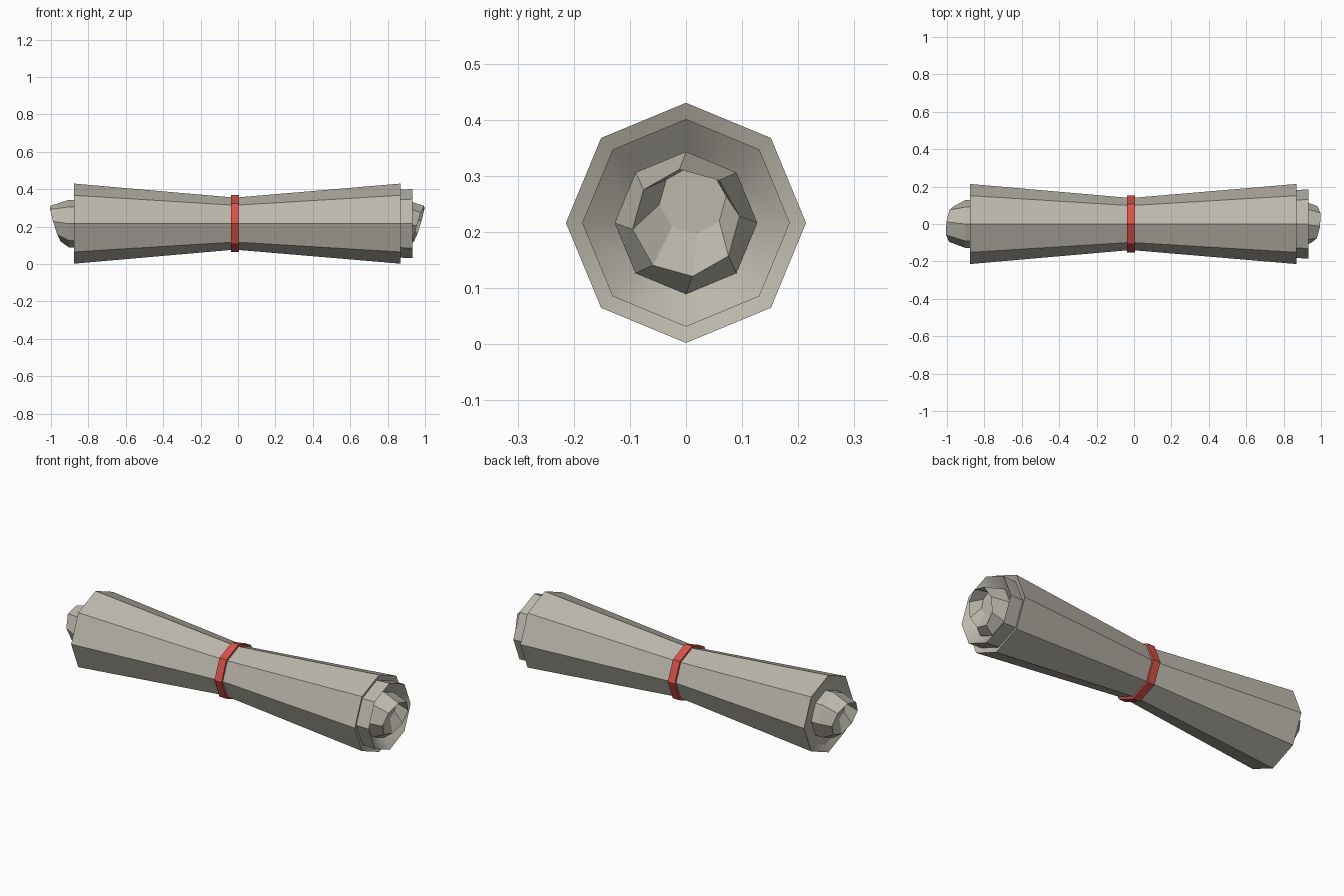
import bpy, bmesh, math

if "Cube" in bpy.data.objects:
    bpy.data.objects.remove(bpy.data.objects["Cube"])

CZ = 0.216   # height of the roll axis
N = 8        # sides of every roll


def material(name, rgb):
    m = bpy.data.materials.new(name)
    m.diffuse_color = (*rgb, 1)
    m.use_nodes = True
    m.node_tree.nodes["Principled BSDF"].inputs["Base Color"].default_value = m.diffuse_color
    return m


paper = material("aged_paper", (0.50, 0.475, 0.41))
ribbon = material("red_ribbon", (0.68, 0.085, 0.07))


def ring(x, r, turn=0.0, cy=0.0, cz=0.0, tilt_z=0.0, tilt_y=0.0):
    """Octagon around the x axis, optionally shifted and slanted."""
    pts = []
    for i in range(N):
        a = math.radians(90 + turn) + i * math.tau / N
        y, z = cy + r * math.cos(a), cz + r * math.sin(a)
        pts.append((x + tilt_z * z + tilt_y * y, y, z))
    return pts


def loft(name, rings, mat, cap=False, closed=False, smooth=(), turn=False):
    """Skin a list of rings; bands listed in smooth get soft shading."""
    bm = bmesh.new()
    loops = [[bm.verts.new(p) for p in r] for r in rings]
    count = len(loops) if closed else len(loops) - 1
    for k in range(count):
        a, b = loops[k], loops[(k + 1) % len(loops)]
        for i in range(N):
            j = (i + 1) % N
            f = bm.faces.new((a[i], a[j], b[j], b[i]))
            f.smooth = k in smooth
    if cap:
        bm.faces.new(loops[0])
        bm.faces.new(loops[-1])
    bmesh.ops.recalc_face_normals(bm, faces=bm.faces)
    # keep the borders between bands crisp
    for r in loops:
        for i in range(N):
            e = bm.edges.get((r[i], r[(i + 1) % N]))
            if e:
                e.smooth = False
    me = bpy.data.meshes.new(name)
    bm.to_mesh(me)
    bm.free()
    me.materials.append(mat)
    ob = bpy.data.objects.new(name, me)
    ob.location = (-0.004, 0, CZ)
    if turn:
        ob.rotation_euler.z = math.pi
    bpy.context.collection.objects.link(ob)
    return ob


# Outer sheet, pinched at the waist, with rims sloping inward
loft("outer_sheet",
     [ring(-0.855, 0.175), ring(-0.872, 0.214), ring(-0.013, 0.139),
      ring(0.872, 0.214), ring(0.855, 0.175)],
     paper, cap=True, smooth=(0, 3))

# Ribbon tied around the waist
loft("ribbon_band",
     [ring(-0.034, 0.153), ring(0.009, 0.153),
      ring(0.009, 0.136), ring(-0.034, 0.136)],
     ribbon, closed=True)

# Inner sheet and tilted core at each end
for side, turn in (("right", False), ("left", True)):
    loft(side + "_inner_sheet",
         [ring(0.80, 0.178), ring(0.936, 0.185), ring(0.885, 0.122)],
         paper, cap=True, smooth=(1,))
    loft(side + "_core",
         [ring(0.84, 0.127), ring(0.90, 0.127),
          ring(0.972, 0.096, 7, tilt_z=0.30, tilt_y=0.10),
          ring(0.925, 0.060, 7, cy=0.012, cz=0.040)],
         paper, cap=True, turn=turn)
